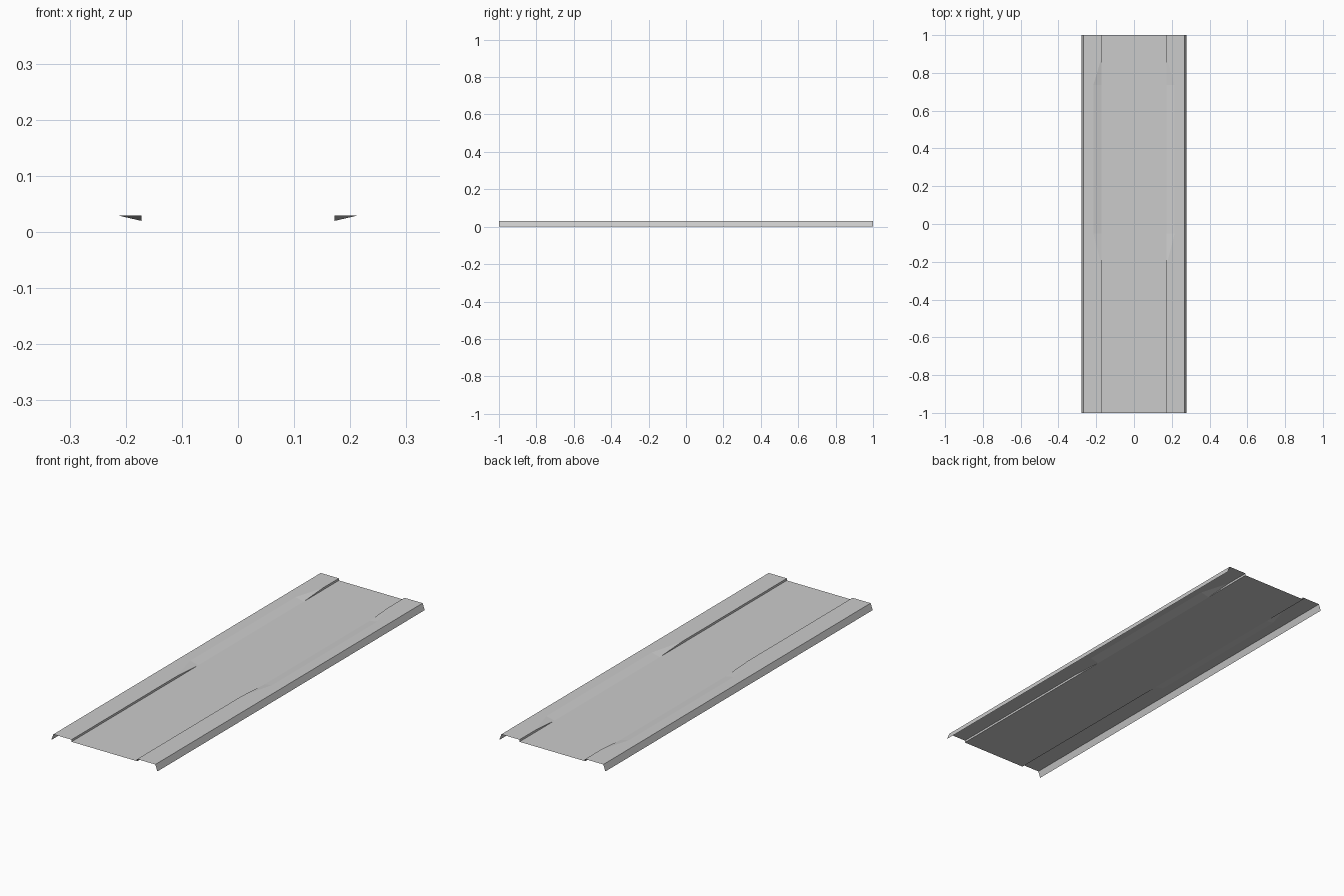
import bpy, bmesh

if "Cube" in bpy.data.objects:
    bpy.data.objects.remove(bpy.data.objects["Cube"])

TOP, FLOOR = 0.03, 0.02            # flange height, recessed tray height
BASE_X, EDGE_X, FOLD_X, STEP_X = 0.278, 0.267, 0.215, 0.172

# Rows along the length: (y, height of the flange's inner lip)
ROWS = [(-1.0, TOP), (-0.22, TOP), (-0.05, FLOOR),
        (0.737, FLOOR), (0.88, TOP), (1.0, TOP)]


def make_sheet(name, polys):
    """Thin open sheet from polygons, welded and mirrored across x."""
    bm = bmesh.new()
    for poly in polys:
        pts = []
        for p in poly:
            if p not in pts:
                pts.append(p)
        if len(pts) < 3:
            continue
        bm.faces.new([bm.verts.new(p) for p in pts])
    bmesh.ops.remove_doubles(bm, verts=bm.verts, dist=1e-5)
    me = bpy.data.meshes.new(name)
    bm.to_mesh(me)
    bm.free()
    ob = bpy.data.objects.new(name, me)
    bpy.context.collection.objects.link(ob)
    mod = ob.modifiers.new("mirror", 'MIRROR')
    mod.use_axis[0] = True
    return ob


def strip(x0, z0, x1, z1):
    """Full-length flat strip between two profile points."""
    return [(x0, -1, z0), (x1, -1, z1), (x1, 1, z1), (x0, 1, z0)]


# Recessed centre tray
make_sheet("centre_tray", [strip(0, FLOOR, STEP_X, FLOOR)])

# Side flange: flat top and splayed outer skirt
make_sheet("side_flange", [strip(FOLD_X, TOP, EDGE_X, TOP),
                           strip(EDGE_X, TOP, BASE_X, 0)])

# Inner lip that dips to the tray, and the upright step below it
lip, step = [], []
for (ya, za), (yb, zb) in zip(ROWS, ROWS[1:]):
    a, b = (STEP_X, ya, za), (STEP_X, yb, zb)
    oa, ob = (FOLD_X, ya, TOP), (FOLD_X, yb, TOP)
    if za < zb:                    # ramp back up to flange height
        lip += [(a, oa, b), (oa, ob, b)]
    else:                          # ramp down, or level run
        lip += [(a, oa, ob), (a, ob, b)]
    step.append([(STEP_X, ya, FLOOR), a, b, (STEP_X, yb, FLOOR)])
make_sheet("flange_lip", lip)
make_sheet("tray_step", step)
